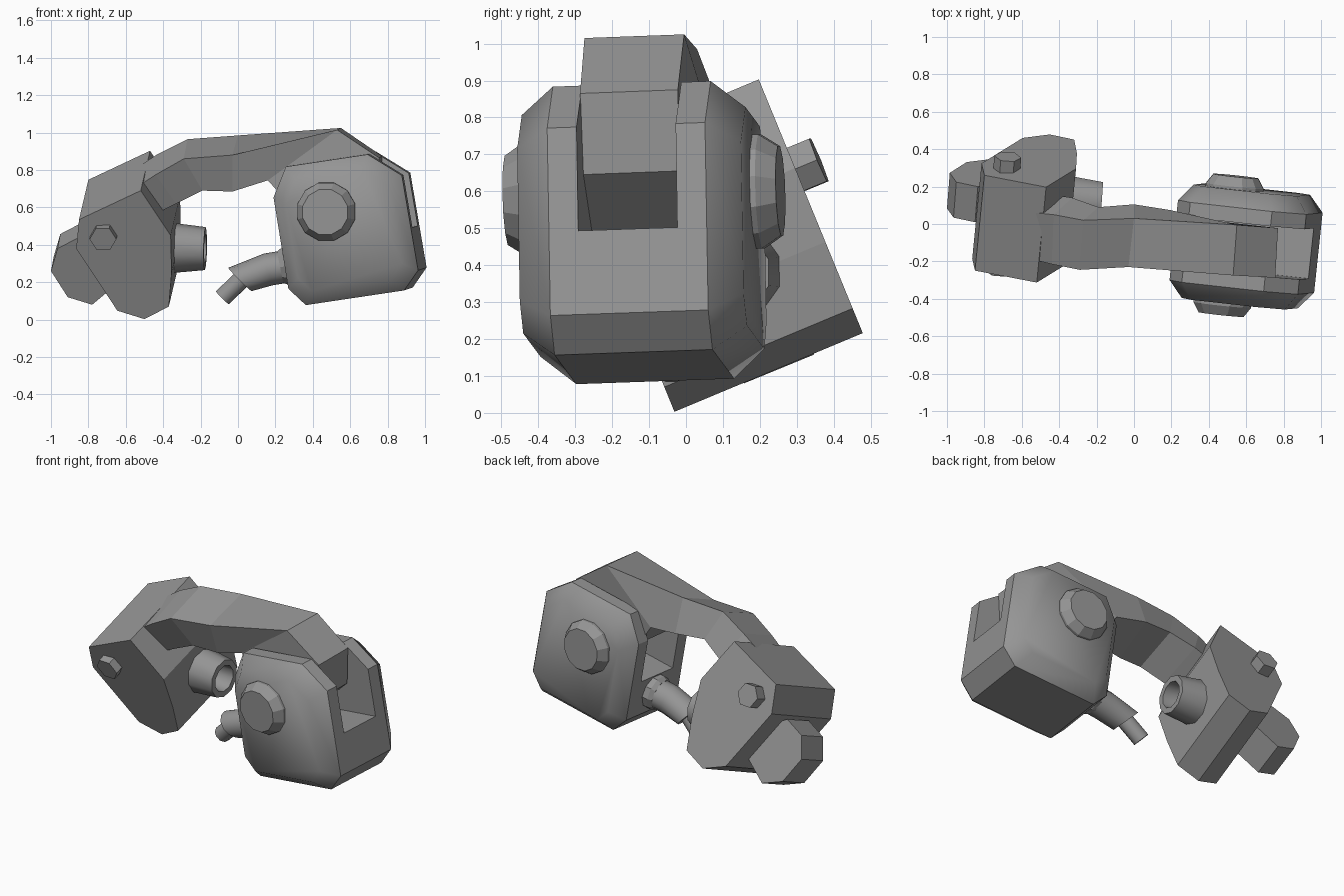
import bpy, bmesh, math
from mathutils import Vector, Matrix

if "Cube" in bpy.data.objects:
    bpy.data.objects.remove(bpy.data.objects["Cube"])

grey = bpy.data.materials.new("mid grey")
grey.diffuse_color = (0.3, 0.3, 0.3, 1)
grey.use_nodes = True
grey.node_tree.nodes["Principled BSDF"].inputs["Base Color"].default_value = grey.diffuse_color


def loft(name, loops, smooth_rings=(), closed=False):
    """Skin equal-length loops into a solid; smooth_rings lists the ring spans shaded smooth."""
    bm = bmesh.new()
    rings = [[bm.verts.new(p) for p in loop] for loop in loops]
    n = len(rings[0])
    pairs = list(zip(rings, rings[1:])) + ([(rings[-1], rings[0])] if closed else [])
    for k, (a, b) in enumerate(pairs):
        for i in range(n):
            j = (i + 1) % n
            f = bm.faces.new((a[i], a[j], b[j], b[i]))
            f.smooth = k in smooth_rings
    if not closed:
        for r in (rings[0], rings[-1]):
            bm.faces.new(r).smooth = bool(smooth_rings)
    bmesh.ops.recalc_face_normals(bm, faces=bm.faces)
    me = bpy.data.meshes.new(name)
    bm.to_mesh(me)
    bm.free()
    me.materials.append(grey)
    ob = bpy.data.objects.new(name, me)
    bpy.context.collection.objects.link(ob)
    return ob


def ring(center, axis, radius, sides, turn=0.0):
    """Regular polygon around an axis."""
    axis = Vector(axis).normalized()
    a = axis.cross(Vector((0, 0, 1))).normalized()
    b = axis.cross(a)
    return [Vector(center) + radius * (math.cos(t) * a + math.sin(t) * b)
            for t in (2 * math.pi * (i + turn) / sides for i in range(sides))]


def smooth(ob, angle):
    bpy.ops.object.select_all(action='DESELECT')
    ob.select_set(True)
    bpy.context.view_layer.objects.active = ob
    bpy.ops.object.shade_smooth_by_angle(angle=math.radians(angle))


# Tilted frame of the housing: u across, w through the thickness, v up
W = Vector((0.105, 0.99, 0.035)).normalized()
U = Vector((0.989, -0.11, 0.148))
U = (U - U.dot(W) * W).normalized()
V = U.cross(W)
C = Vector((0.515, -0.115, 0.59))


def frame(u, w, v):
    return C + u * U + w * W + v * V


# Housing: chamfered slab with softened front and back
outline = [(-.29, .115), (-.20, .268), (.245, .268), (.41, .13),
           (.42, -.385), (.33, -.48), (-.205, -.48), (-.285, -.38)]


def inset(amount):
    cu, cv, hu, hv = 0.065, -0.105, 0.355, 0.375
    return [(cu + (u - cu) * (1 - amount / hu), cv + (v - cv) * (1 - amount / hv))
            for u, v in outline]


housing = loft("housing", [[frame(u, w, v) for u, v in inset(d)]
                           for w, d in ((-.305, .07), (-.215, 0), (.215, 0), (.305, .07))],
               smooth_rings=(0, 2))

# Slot through the housing for the arm
cutter = loft("slot_cutter", [[frame(u, w, v) for u, v in
                               ((-.7, -.155), (.7, -.155), (.7, .7), (-.7, .7))]
                              for w in (-.135, .135)])
cutter.hide_render = True
cutter.hide_viewport = True
cut = housing.modifiers.new("slot", 'BOOLEAN')
cut.object = cutter
cut.operation = 'DIFFERENCE'
cut.solver = 'EXACT'

# Pivot caps on both sides of the housing
for name, s in (("front_pivot_cap", -1), ("back_pivot_cap", 1)):
    loft(name, [ring(frame(-.01, s * w, 0), W, r, 12, .5)
                for w, r in ((.28, .16), (.32, .16), (.372, .125))])

# Arm: top front, top back, bottom back, bottom front at each station
stations = [
    ((-.54, -.19, .71), (-.53, .06, .82), (-.45, .16, .67), (-.45, -.11, .56)),
    ((-.44, -.215, .775), (-.43, .05, .885), (-.33, .14, .73), (-.33, -.13, .62)),
    ((-.29, -.245, .86), (-.27, .02, .965), (-.19, .09, .80), (-.19, -.17, .69)),
    ((-.03, -.23, .88), (0, .03, .985), (0, .105, .79), (-.03, -.16, .685)),
    ((.53, -.275, 1.015), (.55, -.005, 1.025), (.19, .075, .765), (.16, -.19, .745)),
    ((.755, -.287, .865), (.77, -.022, .875), (.30, .03, .62), (.28, -.225, .61)),
    ((.75, -.287, .645), (.765, -.022, .655), (.57, .0, .47), (.55, -.26, .46)),
]
loft("arm", stations)

# Tilted end block, its front face leaning back
block = [(-.865, .38), (-.85, .535), (-.52, .69), (-.36, .45),
         (-.355, .25), (-.37, .07), (-.50, .003), (-.645, .048)]
front = [Vector((x, -.03 - .41 * z, z)) for x, z in block]
loft("end_block", [front, [p + Vector((.05, .51, .213)) for p in front]])

# Lug on the outer side of the block
lug = [(-1.0, .26), (-.965, .38), (-.85, .44), (-.68, .35),
       (-.66, .18), (-.78, .08), (-.91, .12)]
near = [Vector((x, .19 - .41 * z, z)) for x, z in lug]
loft("side_lug", [near, [p + Vector((.015, .19, .078)) for p in near]])

# Hexagonal bolt running through the block
p, q = Vector((-.722, -.255, .43)), Vector((-.675, .36, .685))
loft("through_bolt", [ring(p, q - p, .072, 6), ring(q, q - p, .072, 6)])

# Hollow nozzle facing the housing
axis = Vector((1, -.08, -.02)).normalized()
tip = Vector((-.175, .115, .38))
nozzle = loft("nozzle", [ring(tip + axis * t, axis, r, 10, .5) for t, r in
                         ((-.23, .14), (0, .115), (0, .08), (-.12, .07), (-.23, .02))],
              closed=True)
smooth(nozzle, 40)

# Collar, bent pipe and thin outlet on the inner side of the housing
d = Vector((-1, 0, -.2))
collar = loft("pipe_collar", [ring((x, -.08, z), d, r, 10) for x, z, r in
                              ((.31, .295, .105), (.25, .285, .105), (.225, .28, .09))])
pipe = loft("pipe", [ring(c, a, .088, 12) for c, a in (
    ((.26, -.08, .285), (-1, 0, -.1)),
    ((.16, -.075, .268), (-1, .02, -.3)),
    ((.01, -.06, .215), (-.7, .05, -.7)))])
outlet = loft("pipe_outlet", [ring(c, (-.7, .1, -.7), .05, 10) for c in
                              ((.04, -.06, .235), (-.083, -.035, .118))])
for ob in (pipe, outlet):
    smooth(ob, 40)
